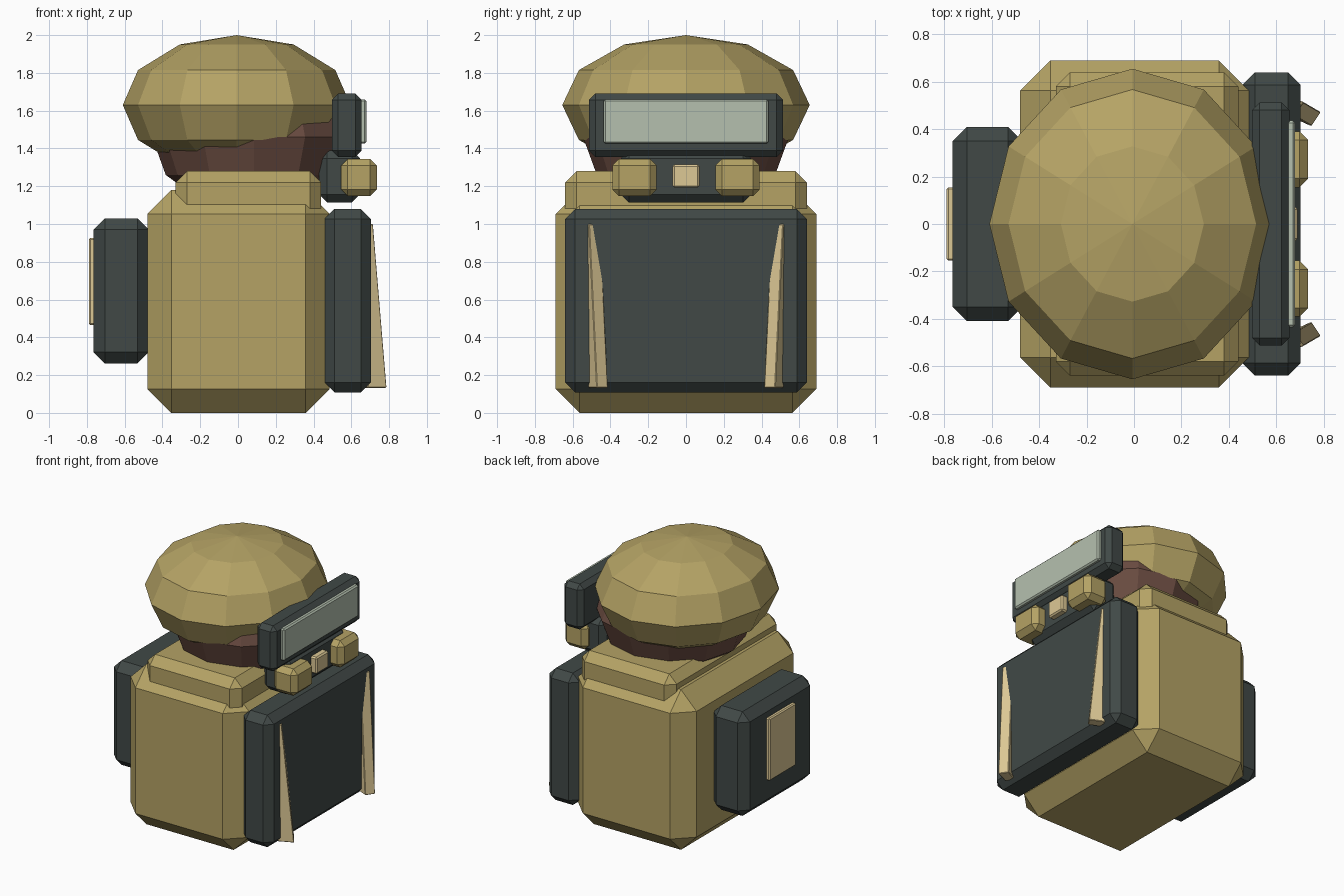
import bpy, bmesh
from mathutils import Vector, Matrix

if "Cube" in bpy.data.objects:
    bpy.data.objects.remove(bpy.data.objects["Cube"])


def material(name, rgb):
    m = bpy.data.materials.new(name)
    m.diffuse_color = (*rgb, 1)
    m.use_nodes = True
    m.node_tree.nodes["Principled BSDF"].inputs["Base Color"].default_value = m.diffuse_color
    return m


TAN = material("tan", (0.46, 0.365, 0.13))
DARK = material("dark_grey", (0.052, 0.066, 0.062))
SKIN = material("brown", (0.15, 0.075, 0.055))
GLASS = material("glass", (0.46, 0.53, 0.43))
PALE = material("pale_tan", (0.72, 0.58, 0.30))


def finish(bm, name, mat):
    bmesh.ops.recalc_face_normals(bm, faces=bm.faces)
    me = bpy.data.meshes.new(name)
    bm.to_mesh(me)
    bm.free()
    me.materials.append(mat)
    ob = bpy.data.objects.new(name, me)
    bpy.context.collection.objects.link(ob)
    return ob


def box(name, x, y, z, chamfer, mat):
    """Chamfered box from (min, max) ranges."""
    lo, hi = Vector((x[0], y[0], z[0])), Vector((x[1], y[1], z[1]))
    bm = bmesh.new()
    bmesh.ops.create_cube(bm, size=1, matrix=Matrix.LocRotScale(
        (lo + hi) / 2, None, hi - lo))
    bmesh.ops.bevel(bm, geom=bm.edges[:], offset=chamfer, segments=1,
                    affect='EDGES')
    return finish(bm, name, mat)


def ball(name, centre, radii, mat):
    bm = bmesh.new()
    bmesh.ops.create_uvsphere(bm, u_segments=12, v_segments=6, radius=1,
                              matrix=Matrix.LocRotScale(centre, None, radii))
    return finish(bm, name, mat)


# Torso and collar
box("body", (-.48, .485), (-.69, .69), (0, 1.18), .127, TAN)
box("collar", (-.33, .44), (-.64, .64), (.95, 1.28), .06, TAN)

# Head and helmet
ball("head", Vector((.085, 0, 1.46)), Vector((.54, .545, .4)), SKIN)
ball("helmet", Vector((-.007, 0, 1.63)), Vector((.603, .655, .37)), TAN)

# Back pack with plate
box("backpack", (-.765, -.472), (-.41, .41), (.262, 1.03), .06, DARK)
box("backpack_plate", (-.79, -.74), (-.155, .155), (.465, .925), .008, PALE)

# Chest panel
box("chest_panel", (.458, .703), (-.64, .64), (.108, 1.08), .053, DARK)

# Visor
box("visor_frame", (.497, .655), (-.513, .513), (1.355, 1.69), .033, DARK)
box("visor_glass", (.62, .68), (-.437, .437), (1.425, 1.66), .01, GLASS)

# Breathing mask
box("mask", (.43, .645), (-.345, .345), (1.115, 1.39), .042, DARK)
box("mask_valve", (.60, .69), (-.072, .072), (1.192, 1.315), .01, PALE)

# Paired mask filters and leaning tusks that sink into the chest panel
TUSK = [(.788, .472), (.748, .413), (.648, .458), (.688, .517)]
for side, s in (("left", 1), ("right", -1)):
    y = sorted((s * .155, s * .39))
    box("mask_filter_" + side, (.545, .735), y, (1.147, 1.345), .036, TAN)
    bm = bmesh.new()
    low = [bm.verts.new((x, s * y, .133)) for x, y in TUSK]
    top = [bm.verts.new((x - .072, s * (y + .042), 1.0)) for x, y in TUSK]
    bm.faces.new(low)
    bm.faces.new(top)
    for i in range(4):
        j = (i + 1) % 4
        bm.faces.new((low[i], low[j], top[j], top[i]))
    bmesh.ops.recalc_face_normals(bm, faces=bm.faces)
    bmesh.ops.bevel(bm, geom=bm.edges[:], offset=.004, segments=1,
                    affect='EDGES')
    finish(bm, "tusk_" + side, PALE)
